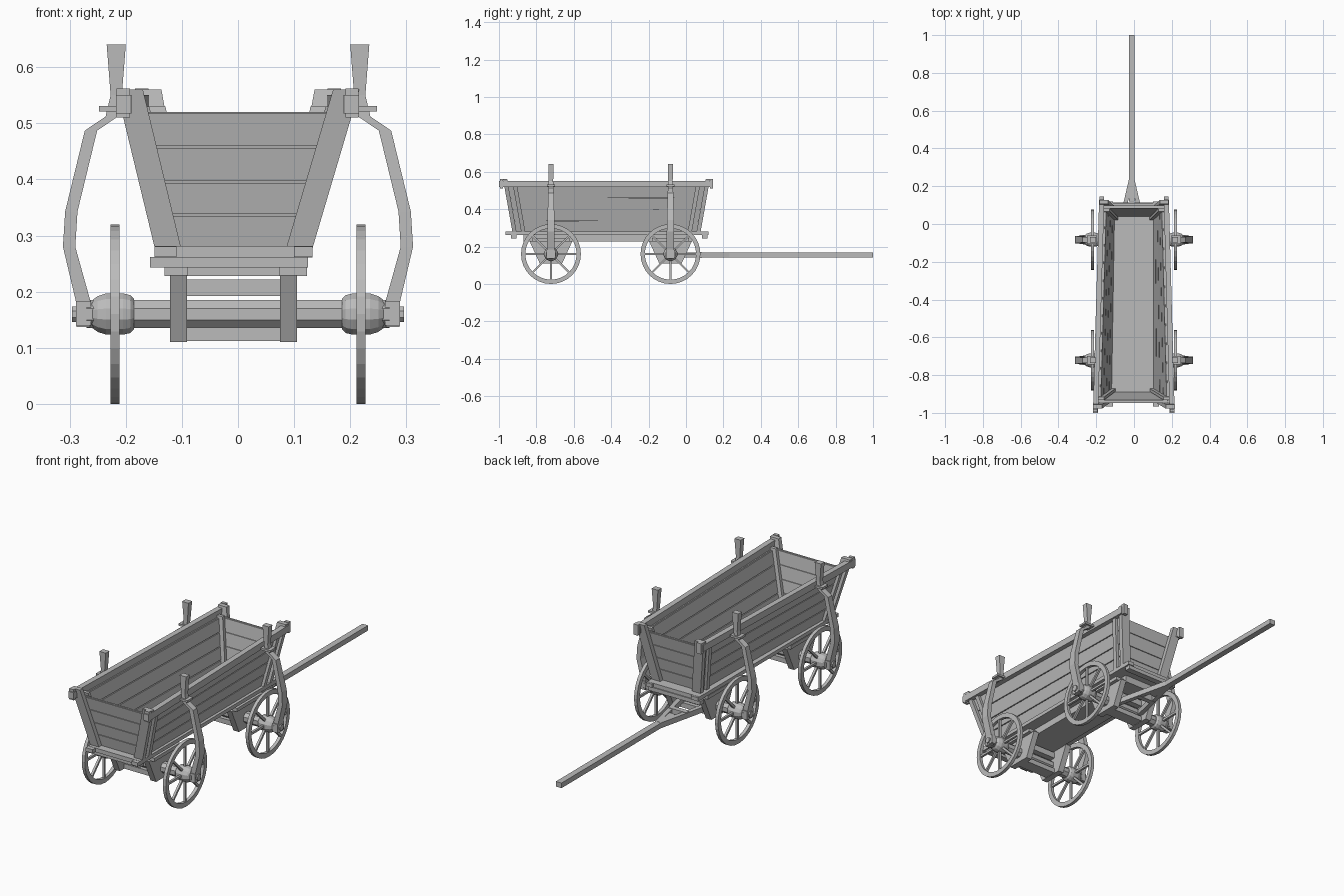
import bpy, bmesh, math
from mathutils import Vector

if bpy.data.objects.get("Cube"):
    bpy.data.objects.remove(bpy.data.objects["Cube"])

GREY = (0.5, 0.5, 0.5, 1)
wood = bpy.data.materials.new("weathered grey")
wood.use_nodes = True
wood.diffuse_color = GREY
wood.node_tree.nodes["Principled BSDF"].inputs["Base Color"].default_value = GREY


def loft(name, rings, closed=False):
    """Skin a row of equal point rings; cap the ends unless closed."""
    bm = bmesh.new()
    rows = [[bm.verts.new(p) for p in r] for r in rings]
    n = len(rows[0])
    pairs = list(zip(rows, rows[1:])) + ([(rows[-1], rows[0])] if closed else [])
    for a, b in pairs:
        for i in range(n):
            j = (i + 1) % n
            bm.faces.new((a[i], a[j], b[j], b[i]))
    if not closed:
        bm.faces.new(rows[0])
        bm.faces.new(rows[-1])
    bmesh.ops.recalc_face_normals(bm, faces=bm.faces)
    mesh = bpy.data.meshes.new(name)
    bm.to_mesh(mesh)
    bm.free()
    mesh.materials.append(wood)
    ob = bpy.data.objects.new(name, mesh)
    bpy.context.collection.objects.link(ob)
    return ob


def rect(x0, x1, y0, y1, z):
    return [(x0, y0, z), (x1, y0, z), (x1, y1, z), (x0, y1, z)]


def box(name, x0, x1, y0, y1, z0, z1):
    return loft(name, [rect(x0, x1, y0, y1, z0), rect(x0, x1, y0, y1, z1)])


def bar(name, a, b, w, h):
    """Straight timber from a to b, w wide sideways and h high."""
    a, b = Vector(a), Vector(b)
    d = (b - a).normalized()
    side = d.cross(Vector((0, 0, 1)) if abs(d.z) < 0.9 else Vector((1, 0, 0))).normalized()
    up = side.cross(d)
    return loft(name, [[p + side * w * i / 2 + up * h * j / 2
                        for i, j in ((-1, -1), (1, -1), (1, 1), (-1, 1))] for p in (a, b)])


def turned(name, profile, y, z, n):
    """Round part along x from (x, radius) pairs."""
    angles = [math.tau * (i + 0.5) / n for i in range(n)]
    return loft(name, [[(x, y + r * math.cos(a), z + r * math.sin(a)) for a in angles]
                       for x, r in profile])


def mix(a, b, t):
    return a + (b - a) * t


# Tapered tub: outer edge of a side, and slant of the ends, by height
Z0, Z1 = 0.278, 0.56
FRONT, BACK = -0.95, 0.1


def edge(s, y, z):
    t, f = (z - Z0) / (Z1 - Z0), (y - FRONT) / (BACK - FRONT)
    low = 0.133 if s > 0 else 0.149
    top = mix(0.216, 0.184, f)
    return s * mix(mix(low, 0.132, f), top, t)


def end_y(e, z):
    t = (z - Z0) / (Z1 - Z0)
    return mix(-0.905, -0.955, t) if e < 0 else mix(0.055, 0.105, t)


def side_slab(name, s, z0, z1, out, thick):
    rings = []
    for e in (-1, 1):
        ring = []
        for z, d in ((z0, out), (z1, out), (z1, out + thick), (z0, out + thick)):
            y = end_y(e, z)
            ring.append((edge(s, y, z) - s * d, y, z))
        rings.append(ring)
    loft(name, rings)


LEVELS = [0.278, 0.336, 0.395, 0.458, 0.52]
GAP = 0.002
for s, label in ((1, "left"), (-1, "right")):
    # Plank walls with a thin backing strip behind the seams
    for i, (a, b) in enumerate(zip(LEVELS, LEVELS[1:])):
        side_slab(f"{label}_plank_{i + 1}", s, a + GAP, b - GAP, 0.014, 0.016)
    side_slab(f"{label}_wall_core", s, LEVELS[0], LEVELS[-1], 0.019, 0.006)
    # Top rail running past both ends
    rings = []
    for y in (-1.0, 0.13):
        x = edge(s, y, 0.53)
        rings.append([(x - s * 0.02, y, 0.517), (x + s * 0.007, y, 0.517),
                      (x + s * 0.007, y, 0.55), (x - s * 0.02, y, 0.55)])
    loft(f"{label}_top_rail", rings)

    for e, where in ((-1, "front"), (1, "back")):
        # Corner posts: outside the end panel, inside it, and outside the wall
        for kind, off, depth, inner, outer in (("post", 0.012, 0.022, 0.047, 0.0),
                                               ("inner_post", -0.026, 0.016, 0.05, 0.02),
                                               ("side_post", -0.035, 0.022, 0.016, 0.0)):
            rings = []
            for z in (Z0, 0.56 if kind == "post" else 0.53):
                y = end_y(e, z) + e * off
                x = edge(s, y, z)
                rings.append(rect(x - s * inner, x - s * outer, y - depth / 2, y + depth / 2, z))
            loft(f"{where}_{label}_{kind}", rings)
        # Small wedge locking the rail to the post
        y = end_y(e, 0.54) + e * 0.035
        x = edge(s, y, 0.54)
        box(f"{where}_{label}_rail_peg", x - s * 0.02, x + s * 0.004, y - 0.008, y + 0.008, 0.51, 0.562)

# End panels made of planks
for e, where in ((-1, "front"), (1, "back")):
    for i, (a, b) in enumerate(zip(LEVELS, LEVELS[1:])):
        for part, g, th in (("plank", GAP, 0.016), ("core", 0, 0.008)):
            rings = []
            for z in (a + g, b - g):
                y = end_y(e, z) - e * 0.007
                rings.append(rect(edge(-1, y, z) + 0.02, edge(1, y, z) - 0.02,
                                  y - th / 2, y + th / 2, z))
            loft(f"{where}_end_{part}_{i + 1}", rings)

# Floor, sills and under-beams
box("floor", -0.13, 0.118, -0.93, 0.085, 0.262, 0.28)
box("left_sill", 0.1, 0.133, -0.965, 0.12, 0.262, 0.28)
box("right_sill", -0.149, -0.11, -0.965, 0.12, 0.262, 0.28)
for name, y in (("front", -0.945), ("back", 0.075)):
    box(f"{name}_end_sill", -0.149, 0.133, y, y + 0.035, 0.261, 0.281)
    box(f"{name}_cross_sill", -0.157, 0.125, y + 0.01, y + 0.04, 0.243, 0.262)
box("under_floor", -0.09, 0.075, -0.87, 0.03, 0.228, 0.262)

# Running gear for each axle
AXLES = (("front", -0.722), ("back", -0.083))
HUB_Z, R = 0.16, 0.16
for where, ay in AXLES:
    turned(f"{where}_axle", [(-0.27, 0.027), (0.27, 0.027)], ay, HUB_Z, 8)
    box(f"{where}_bolster", -0.131, 0.123, ay - 0.1, ay + 0.1, 0.228, 0.245)
    box(f"{where}_upper_crossbeam", -0.092, 0.076, ay - 0.03, ay + 0.03, 0.192, 0.222)
    box(f"{where}_lower_crossbeam", -0.092, 0.076, ay - 0.03, ay + 0.03, 0.112, 0.136)
    for label, x0, x1 in (("right", -0.121, -0.091), ("left", 0.075, 0.105)):
        loft(f"{where}_{label}_bracket", [rect(x0, x1, ay - 0.06, ay + 0.06, 0.11),
                                          rect(x0, x1, ay - 0.115, ay + 0.115, 0.23)])

    for s, label in ((1, "left"), (-1, "right")):
        tag = f"{where}_{label}"
        wx = s * 0.219
        # Wheel rim, spokes, hub and axle nut
        rings = []
        for i in range(32):
            a = math.tau * i / 32
            rings.append([(wx + dx, ay + r * math.cos(a), HUB_Z + r * math.sin(a))
                          for dx, r in ((-0.008, R), (0.008, R), (0.008, R - 0.023), (-0.008, R - 0.023))])
        loft(f"{tag}_rim", rings, closed=True)
        for i in range(8):
            a = math.tau * i / 8
            c, n = math.cos(a), math.sin(a)
            bar(f"{tag}_spoke_{i + 1}", (wx, ay + 0.025 * c, HUB_Z + 0.025 * n),
                (wx, ay + 0.142 * c, HUB_Z + 0.142 * n), 0.011, 0.011)
        turned(f"{tag}_hub", [(s * x, r) for x, r in ((0.185, 0.028), (0.192, 0.035), (0.205, 0.038),
               (0.235, 0.038), (0.25, 0.033), (0.262, 0.024))], ay, HUB_Z, 12)
        turned(f"{tag}_axle_tip", [(s * 0.255, 0.015), (s * 0.296, 0.015)], ay, HUB_Z, 8)

        # Bent stave from axle to rail: (x, z, half width, half depth)
        path = [(0.276, 0.137, 0.012, 0.02), (0.276, 0.183, 0.013, 0.02), (0.301, 0.28, 0.011, 0.02),
                (0.297, 0.343, 0.011, 0.019), (0.262, 0.487, 0.011, 0.015), (0.225, 0.512, 0.011, 0.014),
                (0.217, 0.55, 0.01, 0.012), (0.217, 0.64, 0.017, 0.014)]
        loft(f"{tag}_stave", [rect(s * (x - w), s * (x + w), ay - d, ay + d, z)
                              for x, z, w, d in path])
        box(f"{tag}_stave_foot", s * 0.262, s * 0.289, ay - 0.024, ay + 0.024, 0.14, 0.182)
        box(f"{tag}_rail_clasp", s * 0.195, s * 0.248, ay - 0.022, ay + 0.022, 0.521, 0.531)

# Draw pole and forked hounds
box("draw_pole", -0.027, 0.003, 0.12, 1.0, 0.142, 0.167)
for s, label in ((1, "left"), (-1, "right")):
    bar(f"{label}_hound", (-0.012 + s * 0.075, -0.07, 0.155), (-0.012 + s * 0.005, 0.23, 0.155), 0.022, 0.026)
box("hound_brace", -0.06, 0.036, 0.06, 0.085, 0.14, 0.17)
